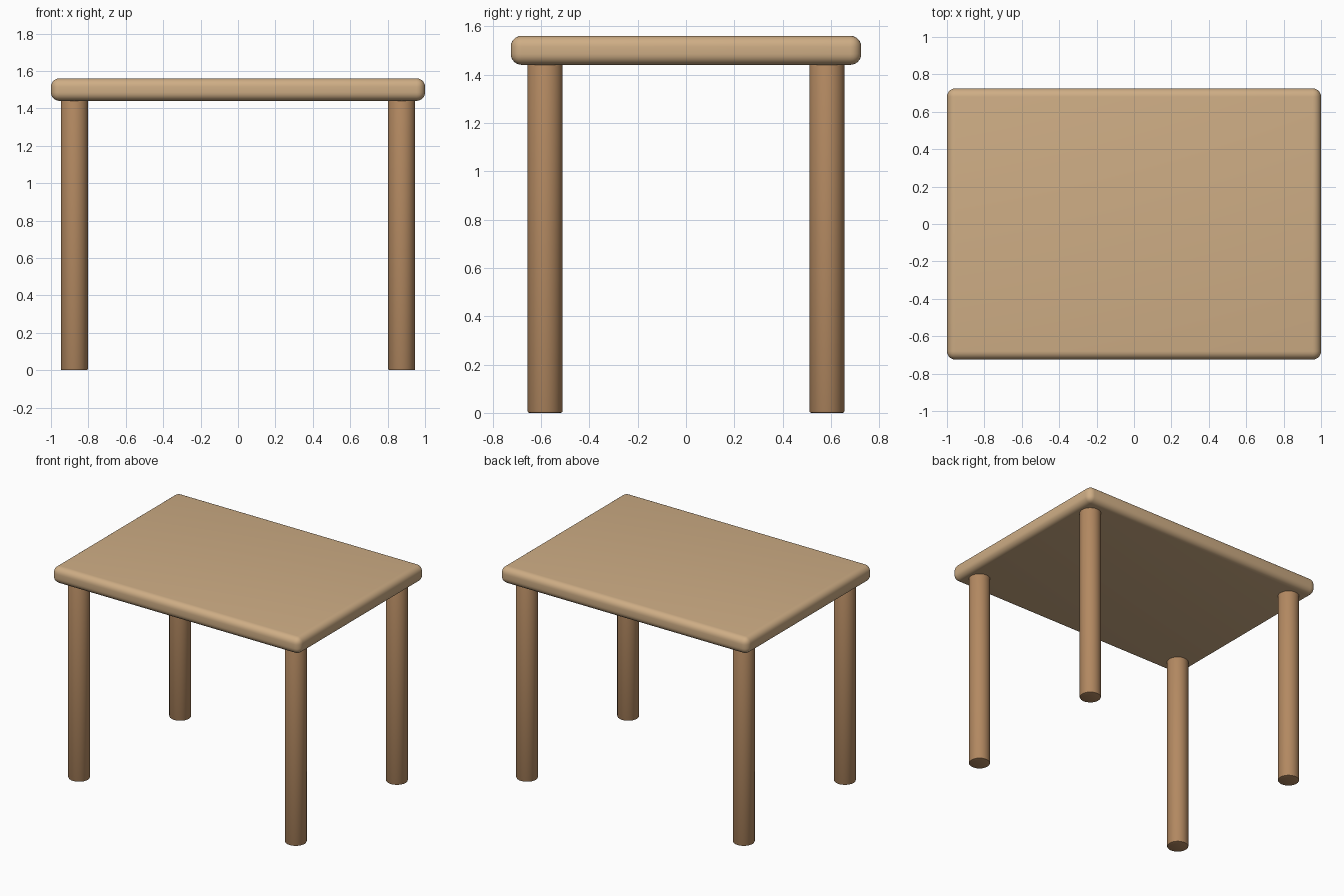
import bpy
import math

cube = bpy.data.objects.get("Cube")
if cube:
    bpy.data.objects.remove(cube, do_unlink=True)


def make_material(name, color):
    mat = bpy.data.materials.new(name)
    mat.use_nodes = True
    mat.diffuse_color = color
    mat.node_tree.nodes["Principled BSDF"].inputs["Base Color"].default_value = color
    return mat


def finish(name, mat, bevel, segments):
    """Name and colour the active object, round its edges and shade it smooth."""
    obj = bpy.context.object
    obj.name = name
    obj.data.materials.append(mat)
    mod = obj.modifiers.new("Rounded edges", "BEVEL")
    mod.width = bevel
    mod.segments = segments
    mod.limit_method = "ANGLE"
    mod.angle_limit = math.radians(40)
    bpy.ops.object.modifier_apply(modifier=mod.name)
    bpy.ops.object.shade_smooth_by_angle(angle=math.radians(35))


light_wood = make_material("light wood", (0.62, 0.42, 0.235, 1))
brown_wood = make_material("brown wood", (0.45, 0.25, 0.12, 1))

# Dimensions
HALF_X, HALF_Y = 1.0, 0.725
TOP, UNDERSIDE = 1.56, 1.44
LEG_X, LEG_Y, LEG_RADIUS = 0.875, 0.583, 0.0725

# Tabletop: a slab with rounded edges
bpy.ops.mesh.primitive_cube_add(size=1, location=(0, 0, (TOP + UNDERSIDE) / 2))
bpy.context.object.scale = (2 * HALF_X, 2 * HALF_Y, TOP - UNDERSIDE)
bpy.ops.object.transform_apply(location=False, rotation=False, scale=True)
finish("tabletop", light_wood, 0.045, 6)

# Four round legs, set in from the corners
for side, sx in (("left", 1), ("right", -1)):
    for end, sy in (("front", -1), ("back", 1)):
        bpy.ops.mesh.primitive_cylinder_add(
            vertices=32, radius=LEG_RADIUS, depth=UNDERSIDE + 0.02,
            location=(sx * LEG_X, sy * LEG_Y, (UNDERSIDE + 0.02) / 2))
        finish(f"{end}_{side}_leg", brown_wood, 0.007, 2)
